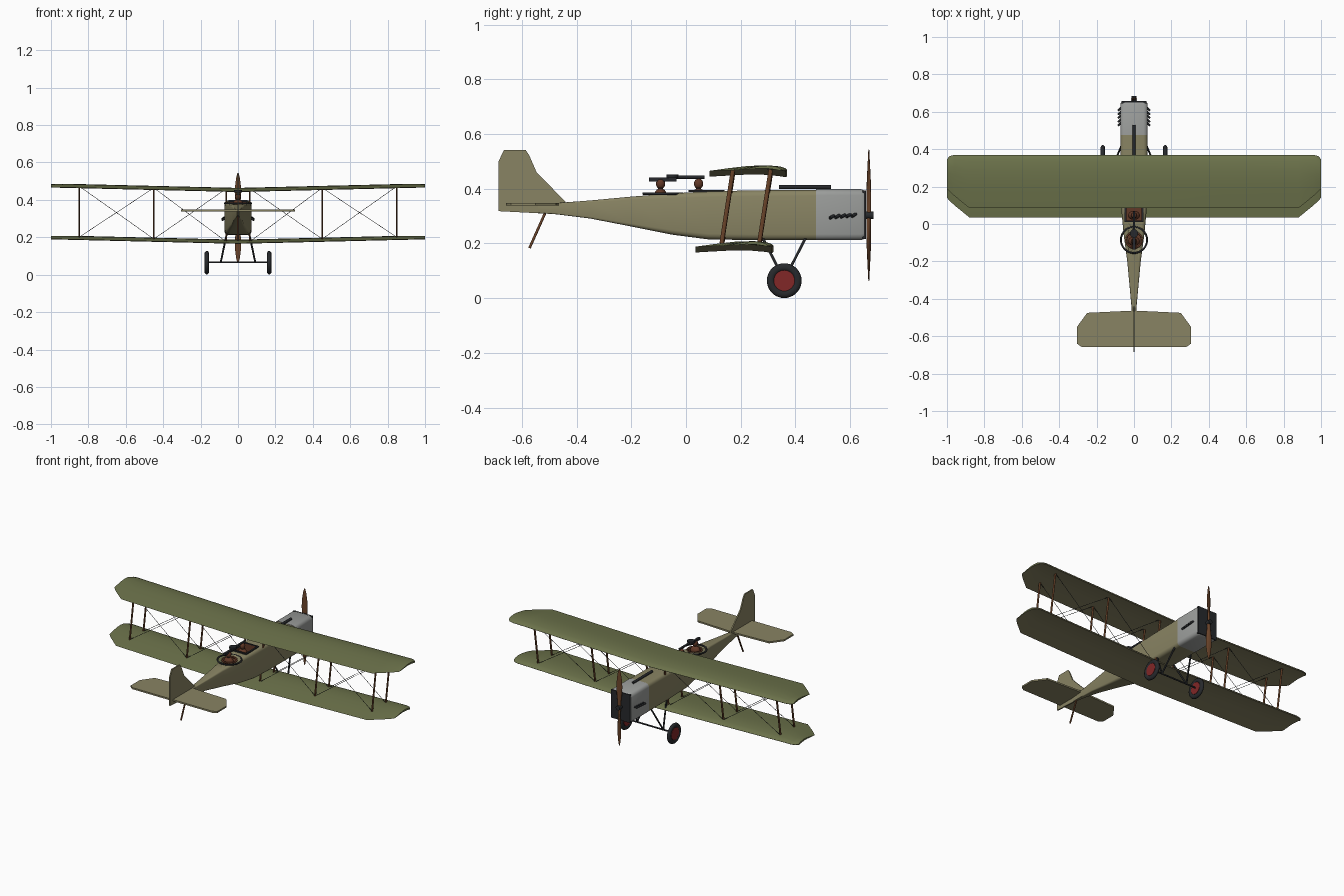
import bpy, bmesh, math
from mathutils import Vector, Matrix

if "Cube" in bpy.data.objects:
    bpy.data.objects.remove(bpy.data.objects["Cube"])

def mat(name, c):
    m = bpy.data.materials.new(name)
    m.diffuse_color = (*c, 1)
    m.use_nodes = True
    m.node_tree.nodes["Principled BSDF"].inputs["Base Color"].default_value = m.diffuse_color
    return m

GREEN = mat("green_canvas", (0.15, 0.17, 0.07))
TAN = mat("tan_canvas", (0.25, 0.23, 0.125))
GREY = mat("grey_metal", (0.33, 0.34, 0.33))
DARK = mat("dark_metal", (0.02, 0.022, 0.025))
WOOD = mat("wood", (0.14, 0.055, 0.022))
RED = mat("red_hub", (0.22, 0.02, 0.02))
LEATHER = mat("leather", (0.12, 0.04, 0.02))

def finish(name, bm, *mats, angle=35):
    bmesh.ops.recalc_face_normals(bm, faces=bm.faces)
    me = bpy.data.meshes.new(name)
    bm.to_mesh(me)
    bm.free()
    ob = bpy.data.objects.new(name, me)
    bpy.context.collection.objects.link(ob)
    for m in mats:
        me.materials.append(m)
    bpy.ops.object.select_all(action='DESELECT')
    ob.select_set(True)
    bpy.context.view_layer.objects.active = ob
    bpy.ops.object.shade_smooth_by_angle(angle=math.radians(angle))
    return ob

def loft(name, rings, *mats, angle=35):
    bm = bmesh.new()
    vs = [[bm.verts.new(p) for p in r] for r in rings]
    n = len(vs[0])
    for a, b in zip(vs, vs[1:]):
        for i in range(n):
            bm.faces.new((a[i], a[(i+1) % n], b[(i+1) % n], b[i]))
    bm.faces.new(vs[0])
    bm.faces.new(vs[-1])
    return finish(name, bm, *mats, angle=angle)

def rod(name, p, q, rx, m, ry=None, n=10):
    p, q = Vector(p), Vector(q)
    d = (q - p).normalized()
    ref = Vector((0, 1, 0)) if abs(d.x) > 0.9 else Vector((1, 0, 0))
    u = (ref - d * ref.dot(d)).normalized()
    v = d.cross(u)
    ry = ry or rx
    ring = [u*rx*math.cos(2*math.pi*i/n) + v*ry*math.sin(2*math.pi*i/n) for i in range(n)]
    return loft(name, [[p + o for o in ring], [q + o for o in ring]], m, angle=50)

def box(name, c, s, m):
    bm = bmesh.new()
    bmesh.ops.create_cube(bm, size=1, matrix=Matrix.Translation(c) @ Matrix.Diagonal((*s, 1)))
    return finish(name, bm, m)

def ball(name, c, s, m):
    bm = bmesh.new()
    bmesh.ops.create_uvsphere(bm, u_segments=16, v_segments=10, radius=1,
                              matrix=Matrix.Translation(c) @ Matrix.Diagonal((*s, 1)))
    return finish(name, bm, m, angle=60)

def torus(name, c, R, r, m, axis='Z', squash=1.0):
    bpy.ops.mesh.primitive_torus_add(major_radius=R, minor_radius=r, major_segments=36, minor_segments=10,
        location=c, rotation=(0, math.pi/2, 0) if axis == 'X' else (0, 0, 0))
    ob = bpy.context.object
    ob.name = name
    ob.scale.z = squash
    ob.data.materials.append(m)
    bpy.ops.object.shade_smooth_by_angle(angle=math.radians(60))

def plate(name, pts, axis, c, t, m):
    # thin slab from an outline, extruded across x or z
    f = (lambda a, b, d: (c + d, a, b)) if axis == 'X' else (lambda a, b, d: (a, b, c + d))
    return loft(name, [[f(a, b, -t) for a, b in pts], [f(a, b, t) for a, b in pts]], m)

# wings: cambered section lofted along the span with clipped tips and dihedral
TOP = [(0, .004), (.03, .011), (.12, .018), (.3, .022), (.5, .020), (.75, .012), (1, .002)]
BOT = [(.75, .006), (.5, .010), (.3, .009), (.1, .004), (.02, 0)]
def wing(name, y0, z0):
    half = [(0, .285, 0), (.88, .285, 0), (.96, .285, .065), (.985, .278, .088), (1, .262, .105)]
    rings = []
    for x, le, te in [(-a, b, c) for a, b, c in half[:0:-1]] + half:
        k = (le - te) / .285 * .4 + .6
        rings.append([(x, y0 + le - t*(le - te), z0 + .024*abs(x) + h*k) for t, h in TOP + BOT])
    ob = loft(name, rings, GREEN, TAN)
    for p in ob.data.polygons:
        if p.normal.z < -.3:
            p.material_index = 1
wing("upper_wing", .085, .442)
wing("lower_wing", .035, .165)

# fuselage and cowling
def section(y, zb, zt, w):
    r, pts = min(w, (zt - zb)/2) * .3, []
    for cx, cz, a0 in ((w-r, zt-r, 0), (r-w, zt-r, 90), (r-w, zb+r, 180), (w-r, zb+r, 270)):
        for k in range(4):
            a = math.radians(a0 + 30*k)
            pts.append((cx + r*math.cos(a), y, cz + r*math.sin(a)))
    return pts
body = loft("fuselage", [section(*s) for s in (
    (.475, .212, .396, .072), (.25, .212, .394, .072), (.08, .215, .39, .068), (-.05, .232, .383, .056),
    (-.2, .262, .371, .036), (-.35, .291, .357, .022), (-.47, .306, .348, .011), (-.54, .312, .345, .005))], TAN)
loft("engine_cowling", [section(*s) for s in ((.475, .212, .398, .073), (.64, .212, .398, .073),
     (.65, .216, .394, .070))], GREY)
box("radiator", (0, .651, .305), (.134, .012, .178), DARK)

# cockpit openings
cuts = [box("front_cutter", (0, .075, .39), (.085, .11, .11), LEATHER),
        rod("rear_cutter", (0, -.085, .335), (0, -.085, .45), .034, LEATHER, .05, 24)]
for c in cuts:
    md = body.modifiers.new("cut", 'BOOLEAN')
    md.operation, md.object, md.solver = 'DIFFERENCE', c, 'EXACT'
    md.material_mode = 'TRANSFER'
    bpy.context.view_layer.objects.active = body
    bpy.ops.object.modifier_apply(modifier=md.name)
    bpy.data.objects.remove(c)

# cockpit fittings, seats and gun
for s in (-1, 1):
    box("front_cockpit_side_rim", (s*.046, .075, .392), (.01, .13, .007), DARK)
    box("front_cockpit_end_rim", (0, .075 + s*.06, .392), (.1, .01, .007), DARK)
torus("gun_ring", (0, -.085, .382), .07, .005, DARK)
torus("rear_cockpit_rim", (0, -.085, .38), .042, .005, LEATHER)
for y in (-.093, .046):
    ball("crew_head", (0, y, .418), (.015, .017, .019), LEATHER)
    ball("crew_shoulders", (0, y, .372), (.032, .024, .03), LEATHER)
    rod("crew_neck", (0, y, .385), (0, y, .41), .009, DARK)
box("gun_body", (0, -.085, .434), (.015, .1, .014), DARK)
rod("gun_barrel", (0, -.05, .442), (0, .068, .442), .006, DARK)
rod("gun_drum", (0, -.05, .440), (0, -.05, .452), .022, DARK, n=20)
rod("fixed_gun", (0, .34, .406), (0, .53, .406), .008, DARK)

# tail surfaces and skid
plate("tail_fin", [(-.685, .318), (-.685, .50), (-.665, .542), (-.586, .542), (-.572, .52), (-.546, .46),
                   (-.44, .352), (-.46, .306)], 'X', 0, .004, TAN)
tail = [(.28, -.657), (.305, -.64), (.305, -.55), (.25, -.475), (0, -.463)]
plate("tailplane", tail + [(-x, y) for x, y in tail[-2::-1]], 'Z', .343, .005, TAN)
rod("tail_skid", (0, -.513, .315), (0, -.572, .183), .005, WOOD)

# struts and bracing wires
def foot(x, f):
    return Vector((x, .13 + .137*f, .18 + .024*abs(x)))
def head(x, f):
    return Vector((x, .172 + .138*f, .453 + .024*abs(x)))
for s in (-1, 1):
    for f in (0, 1):
        for x in (.45, .85):
            rod("wing_strut", foot(s*x, f), head(s*x, f), .004, WOOD, .008)
        rod("centre_strut", foot(s*.064, f), head(s*.064, f), .004, WOOD, .008)
        for a, b in ((.07, .45), (.45, .85)):
            rod("bracing_wire", foot(s*a, f), head(s*b, f), .0013, DARK, n=5)
            rod("bracing_wire", head(s*a, f), foot(s*b, f), .0013, DARK, n=5)

# undercarriage
rod("axle", (-.175, .359, .067), (.175, .359, .067), .005, DARK)
for s in (-1, 1):
    rod("rear_gear_leg", (s*.092, .359, .067), (s*.06, .28, .22), .005, DARK)
    rod("front_gear_leg", (s*.092, .359, .067), (s*.06, .437, .22), .005, DARK)
    torus("tyre", (s*.167, .359, .064), .049, .0145, DARK, 'X', .8)
    rod("wheel_hub", (s*.158, .359, .064), (s*.176, .359, .064), .038, RED, n=32)
    # exhaust stubs
    for i in range(5):
        y = .622 - i*.02
        rod("exhaust_stub", (s*.068, y, .308 - i*.0015), (s*.084, y - .016, .299 - i*.0015), .006, DARK)

# propeller
for s in (-1, 1):
    rings = []
    for r, w, t, a in ((0, .010, .009, 40), (.03, .010, .008, 40), (.08, .015, .006, 28), (.13, .018, .004, 20),
                       (.18, .015, .003, 15), (.22, .009, .002, 12), (.241, .003, .0015, 10)):
        ca, sa = math.cos(math.radians(a*s)), math.sin(math.radians(a*s))
        ring = []
        for k in range(12):
            u, v = w*math.cos(k*math.pi/6), t*math.sin(k*math.pi/6)
            ring.append((u*ca - v*sa, .668 + u*sa + v*ca, .303 + s*r))
        rings.append(ring)
    loft("propeller_blade", rings, WOOD, angle=60)
rod("propeller_hub", (0, .65, .303), (0, .685, .303), .014, DARK, n=16)
